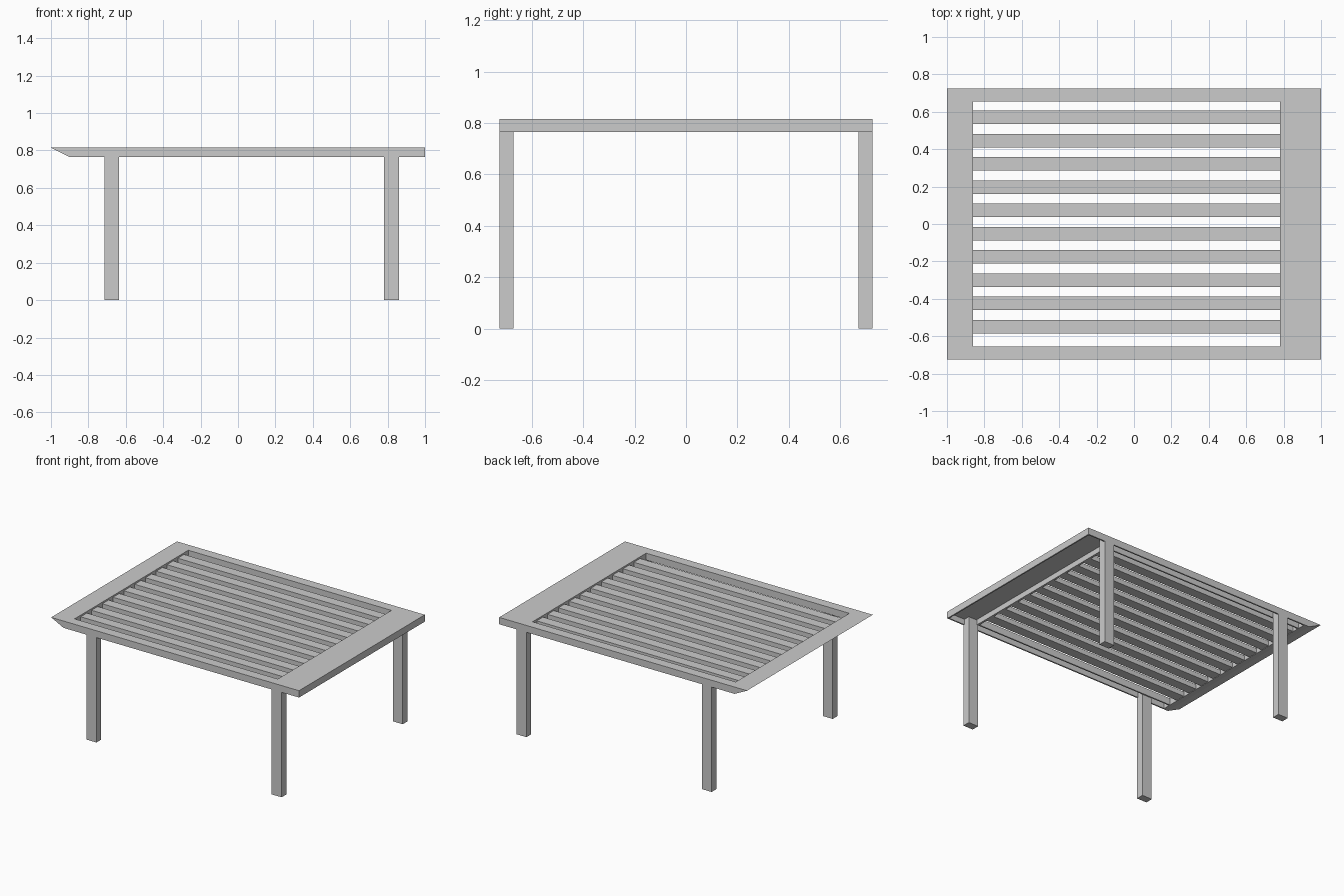
import bpy, bmesh

if "Cube" in bpy.data.objects:
    bpy.data.objects.remove(bpy.data.objects["Cube"])

X0, X1, Y = -1.0, 1.0, 0.725          # outer top
OX0, OX1, OY = -0.86, 0.78, 0.655     # slatted opening
ZB, ZT = 0.765, 0.815                 # frame bottom and top
T = 0.01                              # sheet thickness


def box(name, x, y, z):
    bm = bmesh.new()
    bmesh.ops.create_cube(bm, size=1)
    for v in bm.verts:
        v.co = [r[0] if c < 0 else r[1] for c, r in zip(v.co, (x, y, z))]
    me = bpy.data.meshes.new(name)
    bm.to_mesh(me)
    bm.free()
    ob = bpy.data.objects.new(name, me)
    bpy.context.collection.objects.link(ob)
    return ob


def extrude_y(name, profile, y0, y1):
    bm = bmesh.new()
    face = bm.faces.new([bm.verts.new((x, y0, z)) for x, z in profile])
    ext = bmesh.ops.extrude_face_region(bm, geom=[face])
    for v in ext["geom"]:
        if isinstance(v, bmesh.types.BMVert):
            v.co.y = y1
    bmesh.ops.recalc_face_normals(bm, faces=bm.faces)
    me = bpy.data.meshes.new(name)
    bm.to_mesh(me)
    bm.free()
    bpy.context.collection.objects.link(bpy.data.objects.new(name, me))


# bevelled end board
extrude_y("bevelled_end", [(X0, ZT), (-0.9, ZB), (OX0, ZB), (OX0, ZT)], -Y, Y)

# hollow square end board: top sheet, outer skirt, inner lip
box("end_top", (OX1, X1), (-Y, Y), (ZT - T, ZT))
box("end_skirt", (X1 - T, X1), (-Y, Y), (ZB, ZT - T))
box("end_lip", (OX1, OX1 + 0.015), (-OY, OY), (ZB, ZT - T))

# side rails: top sheet, outer skirt, inner lip, plus the legs
for s, side in ((-1, "front"), (1, "back")):
    def span(a, b):
        return tuple(sorted((s * a, s * b)))
    box(side + "_rail_top", (OX0, OX1), span(OY, Y), (ZT - T, ZT))
    box(side + "_rail_skirt", (OX0, X1 - T), span(Y - T, Y), (ZB, ZT - T))
    box(side + "_rail_lip", (OX0, OX1 + 0.015), span(OY, OY + T), (ZB, ZT - T))
    for x, end in ((-0.715, "left"), (0.78, "right")):
        box(f"{side}_{end}_leg", (x, x + 0.08), span(0.67, Y), (0, ZT - T))

# slats, set slightly below the frame top
for i in range(10):
    y = 0.57 - i * 0.1243
    box(f"slat_{i + 1}", (OX0, OX1), (y - 0.036, y + 0.036), (0.768, 0.803))
